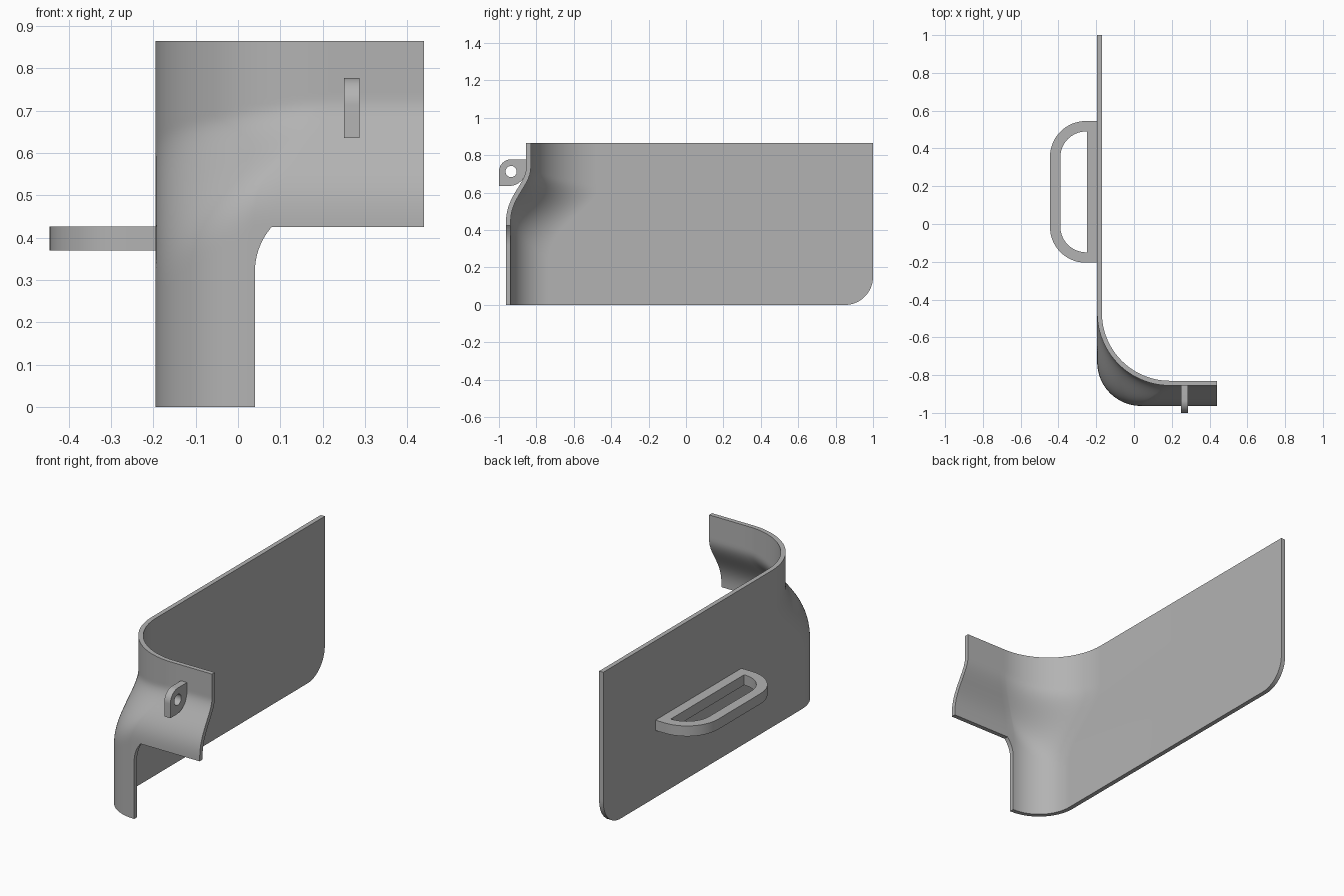
import bpy, bmesh, math
from mathutils import Vector

cube = bpy.data.objects.get("Cube")
if cube:
    bpy.data.objects.remove(cube, do_unlink=True)

grey = bpy.data.materials.new("plain_grey")
grey.use_nodes = True
COLOR = (0.45, 0.45, 0.45, 1)
grey.diffuse_color = COLOR
grey.node_tree.nodes["Principled BSDF"].inputs["Base Color"].default_value = COLOR


def make_object(name, bm):
    mesh = bpy.data.meshes.new(name)
    bm.to_mesh(mesh)
    bm.free()
    mesh.materials.append(grey)
    obj = bpy.data.objects.new(name, mesh)
    bpy.context.collection.objects.link(obj)
    return obj


def prism(name, points, axis, low, high):
    """Extrude a 2D outline along x, y or z."""
    bm = bmesh.new()
    place = {"x": lambda a, b: (low, a, b),
             "y": lambda a, b: (a, low, b),
             "z": lambda a, b: (a, b, low)}[axis]
    face = bm.faces.new([bm.verts.new(place(*p)) for p in points])
    moved = bmesh.ops.extrude_face_region(bm, geom=[face])["geom"]
    shift = Vector([(high - low) * (axis == k) for k in "xyz"])
    bmesh.ops.translate(bm, vec=shift, verts=[v for v in moved if isinstance(v, bmesh.types.BMVert)])
    bmesh.ops.recalc_face_normals(bm, faces=bm.faces)
    return make_object(name, bm)


def arc(cx, cy, r, start, end, steps=16):
    angles = [math.radians(start + (end - start) * i / steps) for i in range(steps + 1)]
    return [(cx + r * math.cos(a), cy + r * math.sin(a)) for a in angles]


def finish(obj, cutters=()):
    """Cut, apply all modifiers and shade smooth with sharp edges."""
    bpy.ops.object.select_all(action="DESELECT")
    bpy.context.view_layer.objects.active = obj
    obj.select_set(True)
    for cutter in cutters:
        mod = obj.modifiers.new("cut", "BOOLEAN")
        mod.operation, mod.solver, mod.object = "DIFFERENCE", "EXACT", cutter
    for mod in list(obj.modifiers):
        bpy.ops.object.modifier_apply(modifier=mod.name)
    for cutter in cutters:
        bpy.data.objects.remove(cutter, do_unlink=True)
    bpy.ops.object.shade_smooth_by_angle(angle=math.radians(30))


# Curved panel: side wall, corner and stepped front in one sheet
SIDE, BACK, END, HEIGHT = -0.195, 1.0, 0.44, 0.865
ROWS, ARC_STEPS, FRONT_STEPS = 64, 32, 8


def step_amount(z, w):
    """0 in the low bulge, 1 in the recessed top; lower around the corner."""
    low, high = 0.22 + 0.2 * w, 0.63 + 0.1 * w
    t = min(max((z - low) / (high - low), 0), 1) ** 1.4
    return t * t * (3 - 2 * t)


def sheet_row(z):
    def corner(w):
        s = step_amount(z, w)
        radius = 0.232 + 0.153 * s
        front = -0.963 + 0.108 * s
        a = w * math.pi / 2
        return (SIDE + radius * (1 - math.cos(a)), front + radius * (1 - math.sin(a)), z)
    row = [(SIDE, BACK, z)] + [corner(i / ARC_STEPS) for i in range(ARC_STEPS + 1)]
    x, y, _ = row[-1]
    return row + [(x + (END - x) * i / FRONT_STEPS, y, z) for i in range(1, FRONT_STEPS + 1)]


bm = bmesh.new()
grid = [[bm.verts.new(p) for p in sheet_row(HEIGHT * j / ROWS)] for j in range(ROWS + 1)]
for lower, upper in zip(grid, grid[1:]):
    for i in range(len(lower) - 1):
        bm.faces.new((lower[i], lower[i + 1], upper[i + 1], upper[i]))
panel = make_object("curved_panel", bm)
solid = panel.modifiers.new("thickness", "SOLIDIFY")
solid.thickness, solid.offset, solid.use_even_offset = 0.025, -1, True

notch = prism("notch_cutter", [(0.04, -0.1), (0.6, -0.1), (0.6, 0.425)]
              + arc(0.2, 0.32, 0.16, 139, 180), "y", -1.2, -0.6)
rounding = prism("corner_cutter", [(1.1, -0.1), (1.1, 0.15)]
                 + arc(0.85, 0.15, 0.15, 0, -90) + [(0.85, -0.1)], "x", -0.4, 0.0)
finish(panel, [notch, rounding])


# Side handle: flat D-shaped ring
def d_outline(right, left, y0, y1, r):
    return ([(right, y0), (right, y1)] + arc(left + r, y1 - r, r, 90, 180)
            + arc(left + r, y0 + r, r, 180, 270))


handle = prism("side_handle", d_outline(SIDE + 0.002, -0.445, -0.205, 0.545, 0.19), "z", 0.37, 0.427)
opening = prism("handle_cutter", d_outline(-0.25, -0.39, -0.15, 0.49, 0.137), "z", 0.3, 0.5)
finish(handle, [opening])

# Front lug: leaf-shaped plate with a round hole
lug = prism("front_lug", [(-1.0, 0.636)] + arc(-0.945, 0.726, 0.09, -90, 0)
            + [(-0.85, 0.726), (-0.85, 0.778)] + arc(-0.935, 0.713, 0.065, 90, 180), "x", 0.25, 0.287)
hole = prism("lug_cutter", arc(-0.935, 0.713, 0.03, 0, 350, 35), "x", 0.2, 0.35)
finish(lug, [hole])
